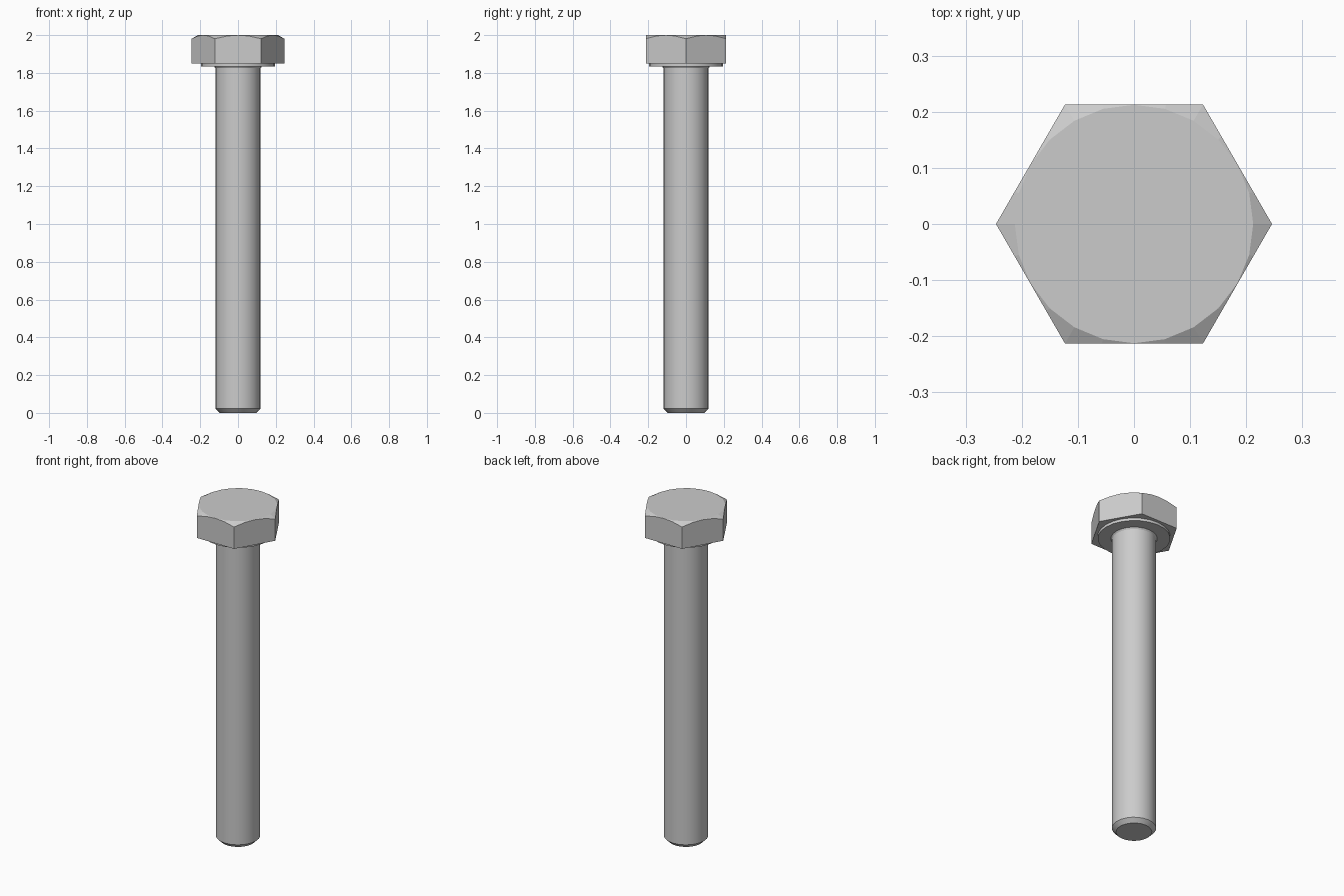
import bpy, bmesh, math

if "Cube" in bpy.data.objects:
    bpy.data.objects.remove(bpy.data.objects["Cube"])

SIDES = 24
TOP, HEAD_Z = 2.0, 1.85
APOTHEM = 0.213
CORNER = APOTHEM / math.cos(math.pi / 6)


def new_object(name, bm):
    bmesh.ops.recalc_face_normals(bm, faces=bm.faces)
    mesh = bpy.data.meshes.new(name)
    bm.to_mesh(mesh)
    bm.free()
    ob = bpy.data.objects.new(name, mesh)
    bpy.context.collection.objects.link(ob)
    return ob


def lathe(name, profile, sides, cap_top=True):
    """Stack rings of (radius, z) into a turned solid."""
    bm = bmesh.new()
    rings = [[bm.verts.new((r * math.cos(i * math.tau / sides),
                            r * math.sin(i * math.tau / sides), z))
              for i in range(sides)] for r, z in profile]
    for a, b in zip(rings, rings[1:]):
        for i in range(sides):
            j = (i + 1) % sides
            bm.faces.new((a[i], a[j], b[j], b[i]))
    bm.faces.new(rings[0][::-1])
    if cap_top:
        bm.faces.new(rings[-1])
    return new_object(name, bm)


# Hexagonal head, corners trimmed by a 30 degree cone
head = lathe("hex_head", [(CORNER, HEAD_Z), (CORNER, TOP + 0.1)], 6)
r_top = APOTHEM - 0.0005
cone = lathe("chamfer_cutter", [(r_top + 0.3 * math.sqrt(3), TOP - 0.3), (r_top, TOP)], SIDES)
cone.hide_render = True
cone.hide_set(True)
mod = head.modifiers.new("chamfer", 'BOOLEAN')
mod.operation = 'INTERSECT'
mod.solver = 'EXACT'
mod.object = cone

# Shank with chamfered tip, small fillet and washer face under the head
shank = lathe("shank_and_washer_face", [
    (0.097, 0.0), (0.12, 0.023), (0.12, 1.825), (0.126, 1.834),
    (0.197, 1.834), (0.197, HEAD_Z + 0.002)], SIDES, cap_top=False)

bpy.ops.object.select_all(action='DESELECT')
shank.select_set(True)
bpy.context.view_layer.objects.active = shank
bpy.ops.object.shade_smooth_by_angle(angle=math.radians(30))
